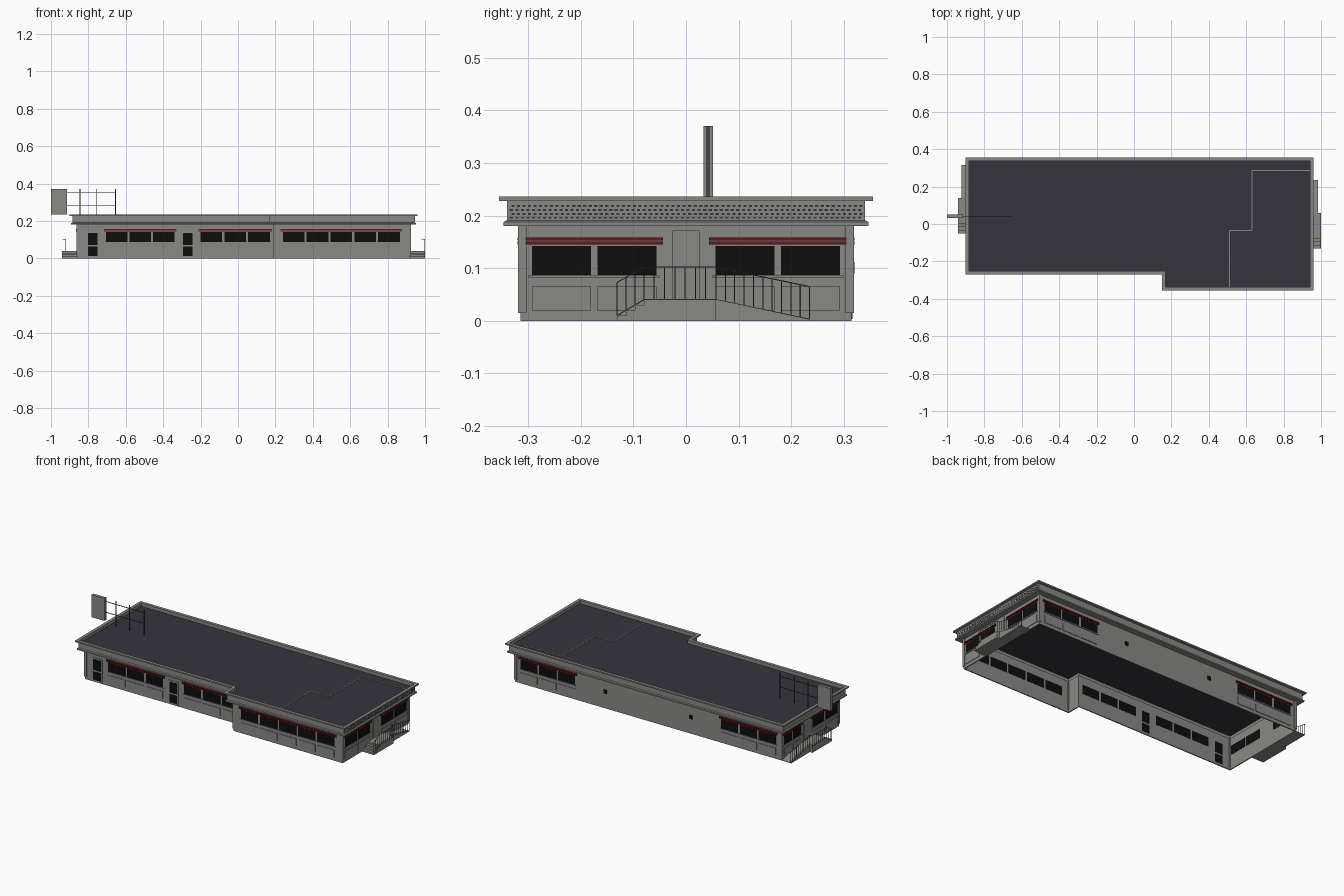
import bpy, bmesh
from mathutils import Vector

cube = bpy.data.objects.get("Cube")
if cube:
    bpy.data.objects.remove(cube)


def material(name, r, g, b):
    m = bpy.data.materials.new(name)
    m.use_nodes = True
    m.diffuse_color = (r, g, b, 1)
    m.node_tree.nodes["Principled BSDF"].inputs["Base Color"].default_value = (r, g, b, 1)
    return m


GREY = material("wall grey", 0.25, 0.25, 0.235)
ROOF = material("roof charcoal", 0.036, 0.034, 0.045)
GLASS = material("window black", 0.004, 0.004, 0.004)
RED = material("trim red", 0.16, 0.006, 0.008)
RAIL = material("rail dark grey", 0.06, 0.06, 0.065)


def finish(name, bm, mat):
    bmesh.ops.recalc_face_normals(bm, faces=bm.faces)
    mesh = bpy.data.meshes.new(name)
    bm.to_mesh(mesh)
    bm.free()
    mesh.materials.append(mat)
    ob = bpy.data.objects.new(name, mesh)
    bpy.context.collection.objects.link(ob)
    return ob


def prism(bm, bottom, top):
    """Closed solid between two matching loops of points."""
    a = [bm.verts.new(p) for p in bottom]
    b = [bm.verts.new(p) for p in top]
    bm.faces.new(a[::-1])
    bm.faces.new(b)
    for i in range(len(a)):
        j = (i + 1) % len(a)
        bm.faces.new((a[i], a[j], b[j], b[i]))


def box(bm, x0, x1, y0, y1, z0, z1):
    ring = [(x0, y0), (x1, y0), (x1, y1), (x0, y1)]
    prism(bm, [(x, y, z0) for x, y in ring], [(x, y, z1) for x, y in ring])


def bar(bm, p, q, r=0.0015):
    """Thin square rod from p to q."""
    p, q = Vector(p), Vector(q)
    d = (q - p).normalized()
    u = d.cross(Vector((1, 0, 0)) if abs(d.x) < 0.9 else Vector((0, 1, 0))).normalized() * r
    v = d.cross(u)
    ring = [u + v, v - u, -u - v, u - v]
    prism(bm, [p + c for c in ring], [q + c for c in ring])


# Wall outline: corner x, y and the outward direction of each corner
PLAN = [(-0.86, -0.23, -1, -1), (0.19, -0.23, -1, -1), (0.19, -0.315, -1, -1),
        (0.92, -0.315, 1, -1), (0.92, 0.315, 1, 1), (-0.86, 0.315, -1, 1)]


def outline(d, z):
    return [(x + sx * d, y + sy * d, z) for x, y, sx, sy in PLAN]


def sweep(name, profile, mat):
    """Closed profile of (outward offset, height) run round the plan."""
    bm = bmesh.new()
    rings = [[bm.verts.new(p) for p in outline(d, z)] for d, z in profile]
    for k, a in enumerate(rings):
        b = rings[(k + 1) % len(rings)]
        for i in range(len(a)):
            j = (i + 1) % len(a)
            bm.faces.new((a[i], a[j], b[j], b[i]))
    finish(name, bm, mat)


# Shell: open below, hollow inside
sweep("walls", [(0, 0), (0, 0.19), (-0.006, 0.19), (-0.006, 0)], GREY)
sweep("cornice", [(0, 0.18), (0.032, 0.18), (0.032, 0.188), (0.025, 0.191), (0.025, 0.228),
                  (0.04, 0.228), (0.04, 0.236), (0.022, 0.236), (0.022, 0.213), (0, 0.21)], GREY)
bm = bmesh.new()
prism(bm, outline(0.023, 0.212), outline(0.023, 0.216))
finish("roof_deck", bm, ROOF)

# Corner posts
bm = bmesh.new()
for x, y, sx, sy in PLAN[:1] + PLAN[2:]:
    xs, ys = sorted((x + sx * 0.004, x - sx * 0.012)), sorted((y + sy * 0.004, y - sy * 0.012))
    box(bm, *xs, *ys, 0.015, 0.181)
finish("corner_posts", bm, GREY)

# Sides: axis the side faces along, wall position, outward direction
FRONT, WING, BACK = ("y", -0.23, -1), ("y", -0.315, -1), ("y", 0.315, 1)
RIGHT_END, LEFT_END = ("x", 0.92, 1), ("x", -0.86, -1)


def plate(bm, side, u0, u1, z0, z1, out, depth=0.0):
    axis, pos, s = side
    a, b = sorted((pos + s * out, pos - s * depth))
    if axis == "x":
        box(bm, a, b, u0, u1, z0, z1)
    else:
        box(bm, u0, u1, a, b, z0, z1)


# Window groups: side, start, end, number of panes
GROUPS = [(FRONT, -0.705, -0.34, 3), (FRONT, -0.2, 0.17, 3), (WING, 0.24, 0.865, 5),
          (BACK, 0.52, 0.885, 3), (BACK, -0.82, -0.455, 3),
          (RIGHT_END, -0.293, -0.056, 2), (RIGHT_END, 0.056, 0.293, 2),
          (LEFT_END, -0.213, 0.024, 2), (LEFT_END, 0.135, 0.295, 2)]
glass, panels, strips, sills = (bmesh.new() for _ in range(4))
for side, u0, u1, n in GROUPS:
    gap = 0.012
    w = (u1 - u0 + gap) / n - gap
    for i in range(n):
        a = u0 + i * (w + gap)
        plate(glass, side, a, a + w, 0.087, 0.142, 0.001, 0.007)
        plate(panels, side, a, a + w, 0.02, 0.065, 0.003)
    plate(sills, side, u0 - 0.006, u1 + 0.006, 0.081, 0.086, 0.004)
    for z in (0.145, 0.1525):
        plate(strips, side, u0 - 0.012, u1 + 0.012, z, z + 0.0055, 0.005)
finish("window_panes", glass, GLASS)
finish("wall_panels", panels, GREY)
finish("window_sills", sills, GREY)
finish("red_trim", strips, RED)

# Glazed front doors and plain end doors
frames, panes = bmesh.new(), bmesh.new()
for u in (-0.81, -0.302):
    plate(frames, FRONT, u, u + 0.066, 0.002, 0.146, 0.003)
    for z0, z1 in ((0.013, 0.063), (0.072, 0.137)):
        plate(panes, FRONT, u + 0.007, u + 0.059, z0, z1, 0.004, 0.007)
for side, u in ((RIGHT_END, 0), (LEFT_END, 0.08)):
    plate(frames, side, u - 0.026, u + 0.026, 0.04, 0.172, 0.003)
finish("doors", frames, GREY)
finish("door_glass", panes, GLASS)

# Back wall vents
bm = bmesh.new()
for x in (0.316, -0.255):
    plate(bm, BACK, x - 0.01, x + 0.01, 0.09, 0.112, 0.005, 0.007)
finish("back_vents", bm, GLASS)

# Small dark perforations along the end fascia
bm = bmesh.new()
for row in range(4):
    for i in range(64):
        y = -0.335 + i * 0.0105 + (row % 2) * 0.003
        plate(bm, RIGHT_END, y, y + 0.006, 0.194 + row * 0.0075, 0.1975 + row * 0.0075, 0.0258, -0.0245)
finish("fascia_perforations", bm, ROOF)

# Stepped joint on the roof
bm = bmesh.new()
path = [(0.51, -0.337), (0.51, -0.035), (0.632, -0.035), (0.632, 0.285), (0.94, 0.285)]
for p, q in zip(path, path[1:]):
    bar(bm, (*p, 0.2155), (*q, 0.2155), 0.0025)
finish("roof_joint", bm, GREY)


# End landings with steps, ramp and railings
def entrance(name, wall, s, dy):
    solid, rails = bmesh.new(), bmesh.new()
    edge, ramp_edge = wall + s * 0.08, wall + s * 0.063
    xs, rx = sorted((wall, edge)), sorted((wall, ramp_edge))
    box(solid, *xs, dy - 0.08, dy + 0.057, 0, 0.04)
    for i, z in enumerate((0.01, 0.02, 0.03)):
        y = dy - 0.131 + i * 0.017
        box(solid, *xs, y, y + 0.017, 0, z)
    side = [(dy + 0.057, 0), (dy + 0.235, 0), (dy + 0.235, 0.002), (dy + 0.057, 0.04)]
    prism(solid, [(rx[0], y, z) for y, z in side], [(rx[1], y, z) for y, z in side])

    e, r = edge - s * 0.002, ramp_edge - s * 0.002
    # Rail corners: x, y, foot height, rail height
    runs = [((e, -0.131, 0.01, 0.073), (e, -0.08, 0.04, 0.102), 3),
            ((e, -0.08, 0.04, 0.102), (e, 0.057, 0.04, 0.102), 7),
            ((r, 0.057, 0.04, 0.102), (r, 0.235, 0.003, 0.065), 10)]
    for a, b, n in runs:
        for k in (2, 3):
            bar(rails, (a[0], a[1] + dy, a[k]), (b[0], b[1] + dy, b[k]), 0.001)
        for i in range(n + 1):
            x, y, z0, z1 = (p + (q - p) * i / n for p, q in zip(a, b))
            bar(rails, (x, y + dy, z0), (x, y + dy, z1), 0.001)
    bar(rails, (e, dy + 0.057, 0.102), (r, dy + 0.057, 0.102), 0.001)
    finish(name + "_landing", solid, GREY)
    finish(name + "_railing", rails, RAIL)


entrance("right_end", 0.92, 1, 0)
entrance("left_end", -0.86, -1, 0.08)

# Blank rooftop sign board on its frame
bm = bmesh.new()
box(bm, -1.0, -0.915, 0.033, 0.051, 0.235, 0.37)
finish("sign_board", bm, GREY)
bm = bmesh.new()
for x in (-0.845, -0.755, -0.655):
    bar(bm, (x, 0.042, 0.214), (x, 0.042, 0.37), 0.003 if x > -0.7 else 0.002)
for z in (0.285, 0.35):
    bar(bm, (-0.916, 0.042, z), (-0.655, 0.042, z), 0.0015)
finish("sign_frame", bm, RAIL)
